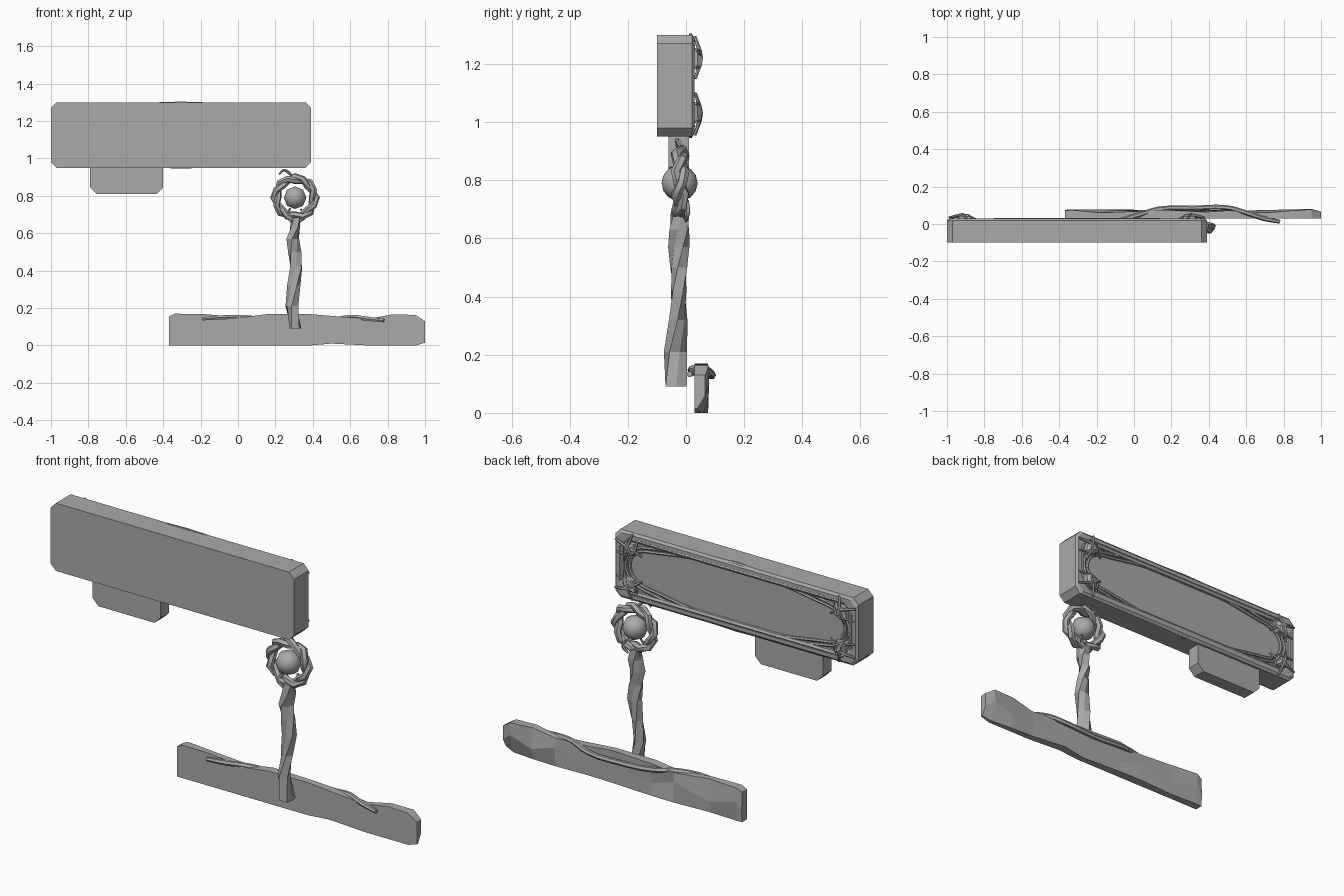
import bpy, bmesh, math
from mathutils import Vector

cube = bpy.data.objects.get("Cube")
if cube:
    bpy.data.objects.remove(cube)

grey = bpy.data.materials.new("plain grey")
grey.use_nodes = True
COLOUR = (0.4, 0.4, 0.4, 1)
grey.diffuse_color = COLOUR
grey.node_tree.nodes["Principled BSDF"].inputs["Base Color"].default_value = COLOUR


def finish(name, mesh, smooth=None):
    """Link a mesh as a grey object, optionally smoothed by angle."""
    obj = bpy.data.objects.new(name, mesh)
    bpy.context.collection.objects.link(obj)
    mesh.materials.clear()
    mesh.materials.append(grey)
    if smooth:
        bpy.ops.object.select_all(action='DESELECT')
        obj.select_set(True)
        bpy.context.view_layer.objects.active = obj
        bpy.ops.object.shade_smooth_by_angle(angle=math.radians(smooth))
    return obj


def loft(name, rings, smooth=None):
    """Skin a row of equal point loops and cap both ends."""
    bm = bmesh.new()
    loops = [[bm.verts.new(p) for p in ring] for ring in rings]
    n = len(loops[0])
    for a, b in zip(loops, loops[1:]):
        for i in range(n):
            j = (i + 1) % n
            bm.faces.new((a[i], a[j], b[j], b[i]))
    bm.faces.new(loops[0])
    bm.faces.new(loops[-1])
    bmesh.ops.recalc_face_normals(bm, faces=bm.faces)
    mesh = bpy.data.meshes.new(name)
    bm.to_mesh(mesh)
    bm.free()
    return finish(name, mesh, smooth)


def tube(name, points, radius, closed=False, curved=True, taper=1.0, steps=3):
    """Round cord through the points; taper scales its two ends."""
    curve = bpy.data.curves.new(name, 'CURVE')
    curve.dimensions = '3D'
    curve.bevel_depth = radius
    curve.bevel_resolution = 1
    curve.resolution_u = steps
    curve.use_fill_caps = True
    spline = curve.splines.new('BEZIER')
    spline.bezier_points.add(len(points) - 1)
    for i, (bp, p) in enumerate(zip(spline.bezier_points, points)):
        bp.co = p
        bp.handle_left_type = bp.handle_right_type = 'AUTO' if curved else 'VECTOR'
        if i in (0, len(points) - 1):
            bp.radius = taper
    spline.use_cyclic_u = closed
    helper = bpy.data.objects.new(name + "_path", curve)
    bpy.context.collection.objects.link(helper)
    graph = bpy.context.evaluated_depsgraph_get()
    mesh = bpy.data.meshes.new_from_object(helper.evaluated_get(graph))
    bpy.data.objects.remove(helper)
    return finish(name, mesh, 50)


def outline(x0, x1, z0, z1, cut, y, inset=0.0):
    """Rectangle with cut corners, standing at depth y."""
    x0, x1, z0, z1 = x0 + inset, x1 - inset, z0 + inset, z1 - inset
    return [(x0 + cut, y, z0), (x1 - cut, y, z0), (x1, y, z0 + cut), (x1, y, z1 - cut),
            (x1 - cut, y, z1), (x0 + cut, y, z1), (x0, y, z1 - cut), (x0, y, z0 + cut)]


# Large sign board with a recessed back
BOARD = (-1.0, 0.39, 0.95, 1.30)
loft("sign_board", [outline(*BOARD, cut, y, inset) for cut, y, inset in (
    (0.03, -0.10, 0), (0.03, 0.02, 0), (0.03, 0.03, 0.012),
    (0.05, 0.03, 0.03), (0.07, 0.01, 0.045))])

# Small board hanging below: square at the top, cut corners at the bottom
small = [(-0.79, 0.96), (-0.79, 0.845), (-0.755, 0.81), (-0.435, 0.81), (-0.40, 0.845), (-0.40, 0.96)]
loft("small_board", [[(x, y, z) for x, z in small] for y in (-0.06, 0.01)])

# Bars and cords around the back of the sign board
CX, CZ = -0.305, 1.125
for label, side in (("upper", 1), ("lower", -1)):
    z = CZ + side * 0.138
    tube(label + "_back_bar", [(CX - 0.63, 0.017, z), (CX, 0.019, z), (CX + 0.63, 0.017, z)], 0.013)
for label, side in (("left", 1), ("right", -1)):
    x = CX + side * 0.652
    tube(label + "_back_bar", [(x, 0.017, CZ - 0.12), (x, 0.017, CZ + 0.12)], 0.012)
for label, dx, dz in (("outer", 0.62, 0.122), ("inner", 0.60, 0.105)):
    loop = []
    for sx, sz in ((1, 1), (-1, 1), (-1, -1), (1, -1)):
        corner = [(CX + sx * dx, 0.016, CZ + sz * dz * 0.45),
                  (CX + sx * dx * 0.74, 0.016, CZ + sz * dz)]
        loop += corner if sx == sz else corner[::-1]
    tube(label + "_back_cord", loop, 0.008, closed=True, steps=8)

# Four knots tying the cords at the corners
for sx, xn in ((1, "left"), (-1, "right")):
    for sz, zn in ((1, "upper"), (-1, "lower")):
        def at(x, y, z):
            return (CX + sx * (0.61 + x), y, CZ + sz * (0.095 + z))
        name = xn + "_" + zn + "_knot"
        tube(name + "_upright", [at(-0.02, 0.03, 0.075), at(0.0, 0.05, 0.0), at(0.025, 0.032, -0.07)],
             0.009, taper=0.6)
        tube(name + "_cross", [at(-0.07, 0.025, -0.03), at(0.0, 0.048, 0.012), at(0.075, 0.035, 0.03)],
             0.009, taper=0.6)
        tube(name + "_wrap", [at(-0.045, 0.02, 0.045), at(-0.03, 0.045, -0.015), at(0.07, 0.032, -0.035)],
             0.008, taper=0.6)
        block = [(-0.04, 0.03), (0.02, 0.025), (0.03, -0.035), (-0.03, -0.03)]
        loft(name + "_core", [[at(x * s, y, z * s) for x, z in block]
                              for y, s in ((0.015, 1.1), (0.04, 1.0), (0.054, 0.5))])

# Ring of two intertwined strands
RX, RY, RZ = 0.305, -0.02, 0.79
for k, label in enumerate(("first", "second")):
    points = []
    for i in range(16):
        a = math.tau * i / 16
        w = 4 * a + k * math.pi + 0.4
        r = 0.103 + 0.013 * math.cos(w)
        points.append((RX + r * math.cos(a), RY + 0.016 * math.sin(w), RZ + r * math.sin(a)))
    tube(label + "_ring_strand", points, 0.018, closed=True, curved=False, steps=1)

# Loose tendrils on the ring
tube("top_tendril", [(0.22, -0.03, 0.915), (0.245, -0.03, 0.937), (0.275, -0.02, 0.92), (0.29, -0.01, 0.90)],
     0.008, taper=0.6)
tube("left_tendril", [(0.33, 0.0, 0.66), (0.355, 0.005, 0.69), (0.335, 0.005, 0.73)], 0.010, taper=0.5)
tube("right_tendril", [(0.29, -0.04, 0.66), (0.262, -0.04, 0.69), (0.28, -0.03, 0.735)], 0.010, taper=0.5)

# Ball floating in the ring
bm = bmesh.new()
bmesh.ops.create_uvsphere(bm, u_segments=8, v_segments=7, radius=0.062)
for v in bm.verts:
    x, y, z = v.co
    v.co = Vector((x, z, y))
    v.co.rotate(Vector((0, 1, 0)).rotation_difference(Vector((0, 1, 0))))
    v.co += Vector((RX, RY - 0.002, RZ))
bmesh.ops.recalc_face_normals(bm, faces=bm.faces)
ball = bpy.data.meshes.new("ring_ball")
bm.to_mesh(ball)
bm.free()
finish("ring_ball", ball, 50)

# Twisted post: height, centre x, centre y, radius
post = [(0.09, 0.307, -0.034, 0.039), (0.21, 0.288, -0.036, 0.037), (0.32, 0.298, -0.027, 0.033),
        (0.42, 0.311, -0.025, 0.033), (0.50, 0.303, -0.025, 0.033), (0.57, 0.293, -0.025, 0.034),
        (0.63, 0.306, -0.023, 0.034), (0.685, 0.305, -0.021, 0.031)]
rings = []
for i, (z, x, y, r) in enumerate(post):
    ring = []
    for s in range(6):
        a = math.tau * s / 6 + i * 0.5
        rr = r * (1.08 if s % 3 else 0.8)
        ring.append((x + rr * math.cos(a), y + rr * math.sin(a), z))
    rings.append(ring)
loft("twisted_post", rings)

# Carved base log, flat in front: x, bottom, top, back depth at top, middle and bottom
log = [(-0.37, 0.0, 0.155, 0.070, 0.075, 0.070), (-0.34, 0.0, 0.170, 0.075, 0.078, 0.072),
       (-0.18, 0.0, 0.168, 0.060, 0.078, 0.066), (0.02, 0.0, 0.150, 0.068, 0.068, 0.076),
       (0.15, 0.0, 0.167, 0.076, 0.060, 0.074), (0.38, 0.0, 0.168, 0.064, 0.074, 0.062),
       (0.50, 0.01, 0.158, 0.072, 0.064, 0.076), (0.70, 0.0, 0.143, 0.060, 0.074, 0.064),
       (0.83, 0.0, 0.167, 0.070, 0.078, 0.060), (0.95, 0.0, 0.163, 0.078, 0.080, 0.050),
       (1.0, 0.015, 0.13, 0.066, 0.066, 0.040)]
rings = []
for i, (x, low, top, yt, ym, yb) in enumerate(log):
    mid = 0.10 if i % 2 else 0.06
    rings.append([(x, 0.03, low), (x, 0.03, top), (x, yt, top), (x, ym, mid), (x, yb, low)])
loft("base_log", rings)

# Vine wrapped over the back of the log, ends showing in front
tube("base_vine", [(-0.19, 0.018, 0.143), (-0.09, 0.02, 0.150), (0.03, 0.05, 0.152), (0.13, 0.08, 0.140),
                   (0.32, 0.085, 0.128), (0.50, 0.087, 0.135), (0.60, 0.06, 0.152), (0.69, 0.03, 0.143),
                   (0.78, 0.012, 0.133)], 0.013, taper=0.8)
